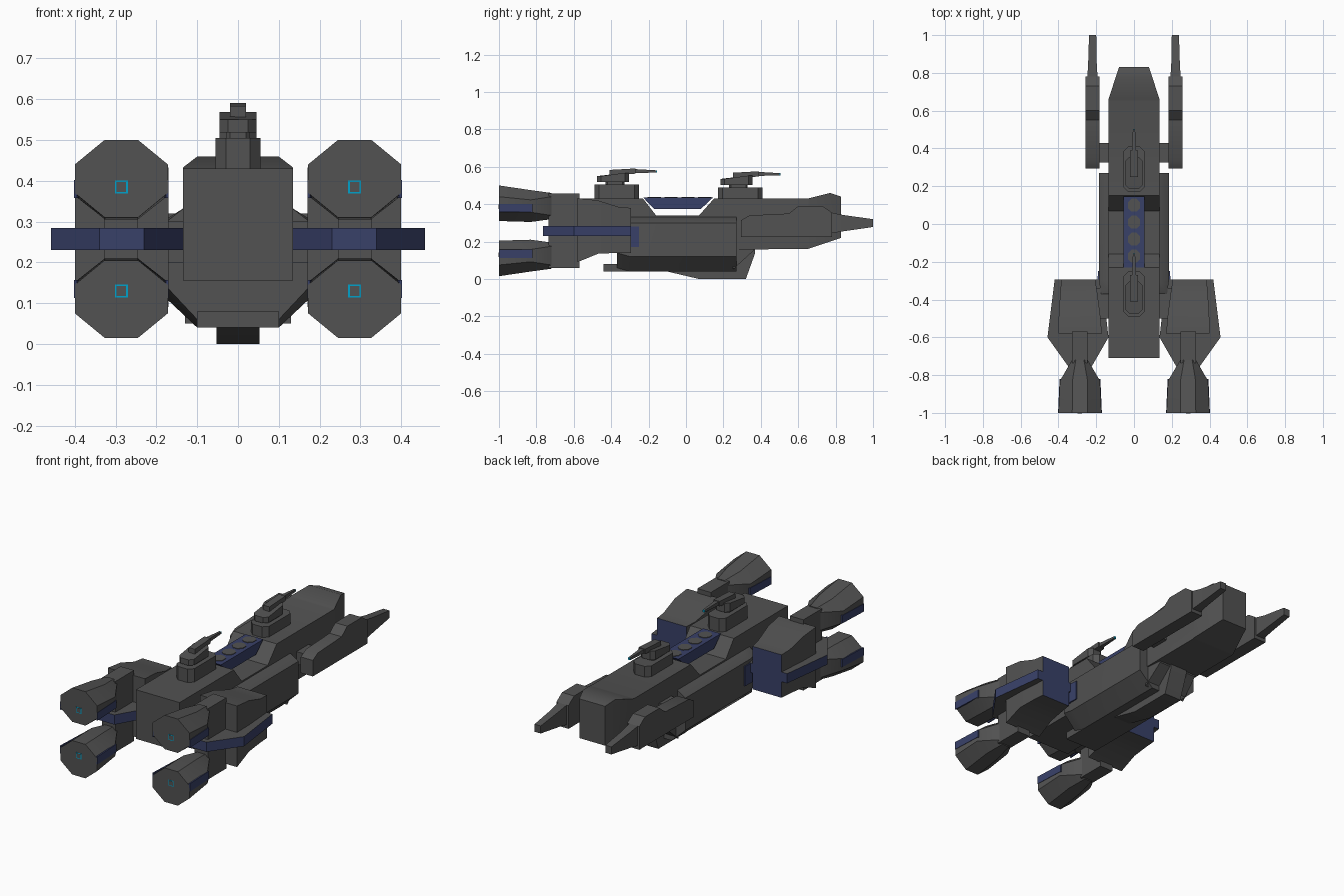
import bpy, bmesh
from mathutils import Vector

if "Cube" in bpy.data.objects:
    bpy.data.objects.remove(bpy.data.objects["Cube"])


def material(name, color):
    m = bpy.data.materials.new(name)
    m.use_nodes = True
    m.diffuse_color = (*color, 1)
    m.node_tree.nodes["Principled BSDF"].inputs["Base Color"].default_value = (*color, 1)
    return m


GREY = material("hull grey", (0.085, 0.085, 0.085))
BLUE = material("trim blue", (0.04, 0.052, 0.14))
CYAN = material("glow cyan", (0.0, 0.36, 0.6))


def finish(bm, name, mats=(GREY,), mirror=False, rule=None):
    """Turn a bmesh into a smooth-by-angle object, colouring faces by rule."""
    bmesh.ops.recalc_face_normals(bm, faces=bm.faces)
    bm.normal_update()
    for f in bm.faces:
        f.material_index = int(rule(f)) if rule else 0
    me = bpy.data.meshes.new(name)
    bm.to_mesh(me)
    bm.free()
    for m in mats:
        me.materials.append(m)
    ob = bpy.data.objects.new(name, me)
    bpy.context.collection.objects.link(ob)
    if mirror:
        ob.modifiers.new("Mirror", "MIRROR").use_mirror_merge = False
    bpy.ops.object.select_all(action="DESELECT")
    ob.select_set(True)
    bpy.context.view_layer.objects.active = ob
    bpy.ops.object.shade_smooth_by_angle(angle=0.6)
    return ob


def skin(rings):
    """Bridge equal rings of points into a closed solid."""
    bm = bmesh.new()
    loops = [[bm.verts.new(p) for p in r] for r in rings]
    n = len(loops[0])
    for a, b in zip(loops, loops[1:]):
        for i in range(n):
            bm.faces.new((a[i], a[(i + 1) % n], b[(i + 1) % n], b[i]))
    bm.faces.new(loops[0])
    bm.faces.new(loops[-1])
    return bm


def section(y, x0, x1, z0, z1, cx=0.0, cz=0.0):
    """Chamfered rectangle across the length; cx, cz are the corner cuts."""
    pts = [(x0 + cx, z0), (x1 - cx, z0), (x1, z0 + cz), (x1, z1 - cz),
           (x1 - cx, z1), (x0 + cx, z1), (x0, z1 - cz), (x0, z0 + cz)]
    if not cx:
        pts = [(x0, z0), (x1, z0), (x1, z1), (x0, z1)]
    return [(x, y, z) for x, z in pts]


def loft(name, *sections, **kw):
    return finish(skin([section(*s) for s in sections]), name, **kw)


def side_prism(profile, x0, x1):
    return skin([[(x, y, z) for y, z in profile] for x in (x0, x1)])


def plan_prism(outline, z0, z1):
    return skin([[(x, y, z) for x, y in outline] for z in (z0, z1)])


def elongated(y0, y1, w, cut):
    """Plan outline of a long block with cut corners."""
    half = [(w - cut, y0), (w, y0 + cut), (w, y1 - cut), (w - cut, y1)]
    return half + [(-x, y) for x, y in reversed(half)]


# Main hull: side profile, tapered toward the tail
bm = side_prism([(-.71, .155), (-.71, .43), (-.23, .43), (-.16, .34), (.07, .34),
                 (.15, .43), (.65, .43), (.77, .46), (.83, .44), (.83, .22),
                 (.65, .16), (-.4, .155)], -.135, .135)
bmesh.ops.bisect_plane(bm, geom=bm.verts[:] + bm.edges[:] + bm.faces[:],
                       plane_co=Vector((0, .66, 0)), plane_no=Vector((0, 1, 0)))
for v in bm.verts:
    if v.co.y > .66:
        v.co.x *= 1 - .41 * (v.co.y - .66) / .17
finish(bm, "main_hull")


# Wide lower body with sloped flanks, belly plate and keel
def flank(y, w, bottom):
    half = [(.10, bottom), (w, bottom + .08), (w, .30), (.13, .335)]
    return [(x, y, z) for x, z in half] + [(-x, y, z) for x, z in reversed(half)]


finish(skin([flank(-.37, .175, .06), flank(-.3, .185, .04),
             flank(.27, .185, .04)]), "lower_body")
loft("belly_plate", (-.44, -.10, .10, .04, .08), (.1, -.10, .10, .04, .08))
finish(side_prism([(-.1, .05), (-.1, .04), (.07, 0), (.32, 0), (.37, .14),
                   (.37, .2), (.1, .2)], -.053, .053), "keel")
loft("rear_belly_slope", (.25, -.13, .13, .05, .2), (.36, -.12, .12, .15, .2))

# Blue bridge panel over the dip in the back, with dark ports
finish(side_prism([(-.23, .436), (.145, .436), (.08, .375), (-.17, .375)],
                  -.055, .055), "bridge_panel", mats=(BLUE,))
for i in range(4):
    y = -.17 + i * .09
    finish(plan_prism(elongated(y - .035, y + .035, .033, .02), .434, .439),
           f"bridge_port_{i + 1}")


# Two deck turrets
def turret(name, y, z):
    finish(plan_prism(elongated(y - .12, y + .12, .055, .025), z - .02, z + .062),
           name + "_base")
    finish(plan_prism(elongated(y - .06, y + .04, .03, .01), z + .05, z + .09),
           name + "_neck")
    bm = plan_prism(elongated(y - .105, y + .065, .045, .02), z + .075, z + .125)
    for v in bm.verts:
        if v.co.z > z + .1 and v.co.y < y:
            v.co.z -= .018
    finish(bm, name + "_housing")
    loft(name + "_breech", (y - .04, -.02, .02, z + .11, z + .14),
         (y + .1, -.02, .02, z + .12, z + .148))
    loft(name + "_barrel", (y + .09, -.012, .012, z + .123, z + .145),
         (y + .21, -.006, .006, z + .126, z + .138))
    loft(name + "_muzzle_light", (y + .209, -.006, .006, z + .126, z + .138),
         (y + .214, -.006, .006, z + .126, z + .138), mats=(CYAN,))


turret("front_turret", -.37, .443)
turret("rear_turret", .29, .428)

# Side guns at the tail: casing, stepped barrel and strut
finish(side_prism([(.295, .225), (.295, .315), (.34, .34), (.55, .35), (.6, .39),
                   (.73, .39), (.78, .355), (.78, .225)], .182, .257),
       "gun_casing", mirror=True)
loft("gun_barrel", (.7, .193, .247, .245, .355), (.78, .193, .247, .245, .355),
     (.84, .197, .243, .255, .342), (1.0, .2, .238, .278, .32), mirror=True)
loft("gun_strut", (.325, .1, .2, .25, .32), (.43, .1, .2, .25, .32), mirror=True)

# Engine pods: flared block with a blue end face
loft("engine_pod", (-.58, .17, .4, .09, .432), (-.47, .18, .398, .135, .42),
     (-.36, .195, .39, .14, .385), (-.295, .205, .385, .14, .38), mirror=True,
     mats=(GREY, BLUE), rule=lambda f: f.normal.y > .9)
loft("pod_link", (-.5, .1, .21, .2, .3), (-.34, .1, .21, .2, .3), mirror=True)
loft("pod_link_panel", (-.36, .12, .195, .17, .28), (-.25, .12, .191, .17, .28),
     mirror=True, mats=(BLUE,))

# Flat fins around the pods with a blue rim
finish(plan_prism([(.17, -.295), (.42, -.295), (.458, -.6), (.34, -.765),
                   (.23, -.765), (.135, -.6)], .23, .284), "pod_fin", mirror=True,
       mats=(GREY, BLUE), rule=lambda f: abs(f.normal.z) < .5)
loft("engine_pylon", (-.735, .245, .328, .06, .456), (-.57, .245, .328, .06, .456),
     mirror=True)

# Four flared octagonal nozzles with side stripes and a glowing port
for name, mid, sign in (("upper", .405, 1), ("lower", .11, -1)):
    inner = mid - sign * .015
    loft(name + "_nozzle", (-1, .172, .4, mid - .095, mid + .095, .073, .06),
         (-.83, .18, .392, inner - .085, inner + .085, .066, .052),
         (-.72, .245, .328, inner - .07, inner + .07, .02, .02), mirror=True)
    z0, z1 = mid - sign * .025 - .022, mid - sign * .025 + .022
    loft(name + "_outer_stripe", (-1, .395, .402, z0, z1),
         (-.82, .386, .394, z0, z1), mirror=True, mats=(BLUE,))
    loft(name + "_inner_stripe", (-1, .17, .177, z0, z1),
         (-.82, .178, .186, z0, z1), mirror=True, mats=(BLUE,))
    port = mid - sign * .02
    for part, r, y, mat in (("glow", .016, -1.001, CYAN), ("port", .012, -1.002, GREY)):
        loft(f"{name}_nozzle_{part}", (y, .286 - r, .286 + r, port - r, port + r),
             (-.998, .286 - r, .286 + r, port - r, port + r), mirror=True, mats=(mat,))
